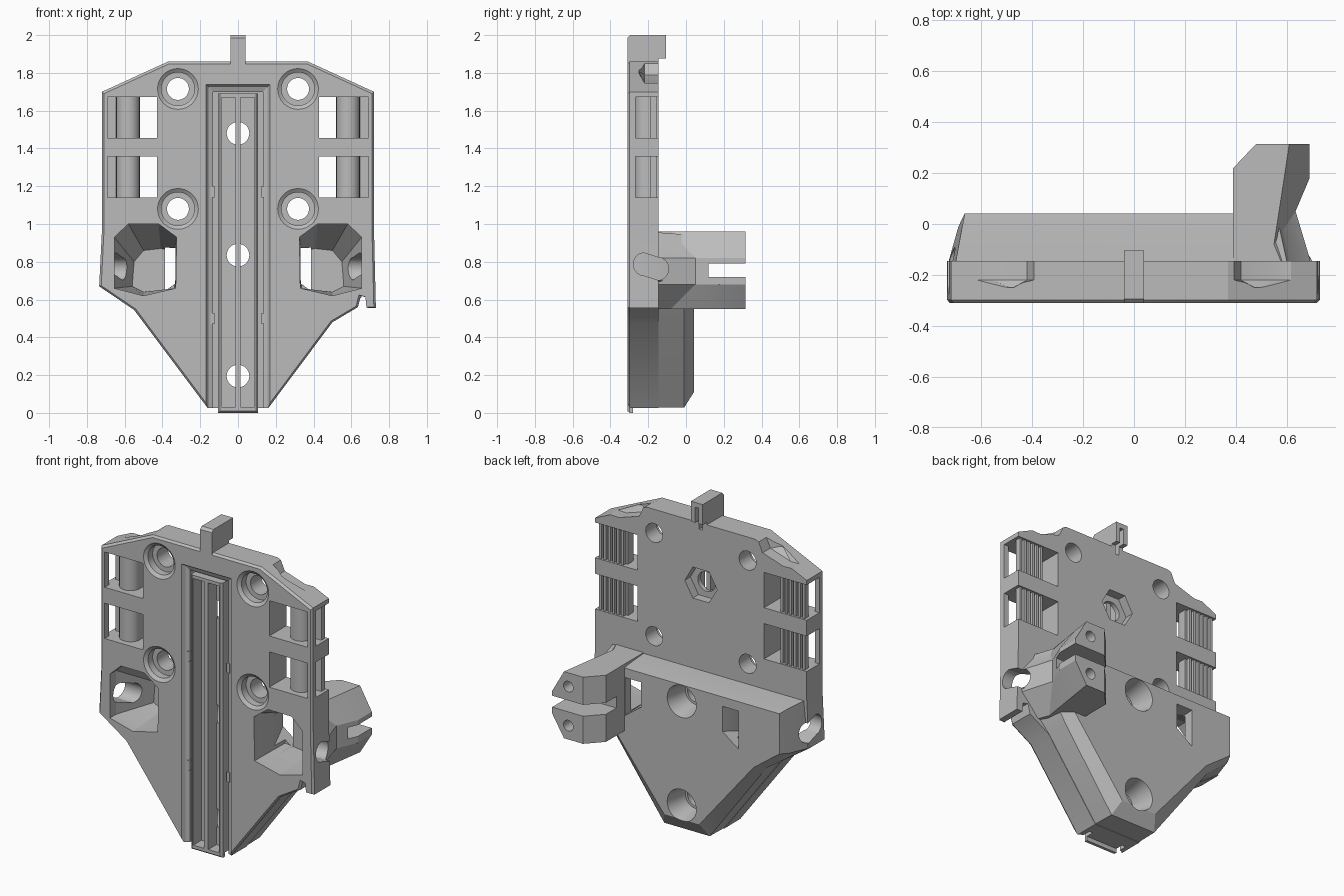
import bpy
import bmesh
from math import pi, sin, cos

cube = bpy.data.objects.get("Cube")
if cube:
    bpy.data.objects.remove(cube, do_unlink=True)

grey = bpy.data.materials.new("plain grey")
grey.use_nodes = True
GREY = (0.5, 0.5, 0.5, 1)
grey.diffuse_color = GREY
grey.node_tree.nodes["Principled BSDF"].inputs["Base Color"].default_value = GREY


def loft(name, rings):
    """Solid through a row of matching 3D outlines."""
    bm = bmesh.new()
    rows = [[bm.verts.new(p) for p in ring] for ring in rings]
    n = len(rows[0])
    for a, b in zip(rows, rows[1:]):
        for i in range(n):
            j = (i + 1) % n
            bm.faces.new((a[i], a[j], b[j], b[i]))
    bm.faces.new(rows[0])
    bm.faces.new(rows[-1])
    bmesh.ops.recalc_face_normals(bm, faces=bm.faces)
    mesh = bpy.data.meshes.new(name)
    bm.to_mesh(mesh)
    bm.free()
    mesh.materials.append(grey)
    obj = bpy.data.objects.new(name, mesh)
    bpy.context.collection.objects.link(obj)
    return obj


def at_y(pts, y):
    return [(x, y, z) for x, z in pts]


def at_z(pts, z):
    return [(x, y, z) for x, y in pts]


def at_x(pts, x):
    return [(x, y, z) for y, z in pts]


def flip(pts, s):
    return [(s * p[0], *p[1:]) for p in pts]


def box(name, x0, x1, y0, y1, z0, z1):
    pts = [(x0, z0), (x1, z0), (x1, z1), (x0, z1)]
    return loft(name, [at_y(pts, y0), at_y(pts, y1)])


def turned(name, x, z, steps, n=32):
    """Round (or n-sided) solid along y from (y, radius) steps."""
    return loft(name, [[(x + r * cos(2 * pi * i / n), y, z + r * sin(2 * pi * i / n))
                        for i in range(n)] for y, r in steps])


def combine(target, tool, operation="DIFFERENCE"):
    mod = target.modifiers.new("cut", "BOOLEAN")
    mod.operation, mod.solver, mod.object = operation, "EXACT", tool
    bpy.ops.object.select_all(action="DESELECT")
    bpy.context.view_layer.objects.active = target
    target.select_set(True)
    bpy.ops.object.modifier_apply(modifier=mod.name)
    bpy.data.objects.remove(tool, do_unlink=True)


FRONT, BACK, REAR = -0.31, -0.145, 0.042

# Main plate with a small bevel round the front
outline = [(-0.37, 1.86), (-0.72, 1.70), (-0.72, 0.97), (-0.735, 0.67), (-0.55, 0.545),
           (-0.16, 0.025), (0.16, 0.025), (0.50, 0.48), (0.635, 0.56), (0.65, 0.62),
           (0.685, 0.61), (0.69, 0.555), (0.73, 0.555), (0.72, 0.97), (0.72, 1.70), (0.37, 1.86)]
inner = [(x * 0.985, 0.95 + (z - 0.95) * 0.987) for x, z in outline]
body = loft("mounting_plate", [at_y(inner, FRONT), at_y(outline, FRONT + 0.012), at_y(outline, BACK)])

# Thick lower block with a nearly level top and tapered sides
root = [(-0.70, 0.955), (-0.728, 0.67), (-0.547, 0.548), (-0.158, 0.028),
        (0.158, 0.028), (0.50, 0.485), (0.70, 0.70), (0.60, 0.955)]
middle = [(-0.675, 0.945), (-0.69, 0.68), (-0.54, 0.55), (-0.155, 0.028),
          (0.155, 0.028), (0.49, 0.49), (0.62, 0.70), (0.57, 0.945)]
rear = [(-0.665, 0.937), (-0.665, 0.69), (-0.49, 0.56), (-0.12, 0.11),
        (0.12, 0.11), (0.45, 0.53), (0.58, 0.70), (0.55, 0.937)]
block = loft("block", [at_y(root, BACK - 0.05), at_y(root, BACK),
                       at_y(middle, -0.01), at_y(rear, REAR)])
combine(body, block, "UNION")

# Rear arm, widest at mid height
narrow = [(0.39, -0.2), (0.39, 0.22), (0.48, 0.315), (0.61, 0.315),
          (0.59, 0.18), (0.55, -0.08), (0.60, -0.2)]
wide = [(0.39, -0.2), (0.39, 0.22), (0.48, 0.315), (0.69, 0.315),
        (0.69, 0.18), (0.635, 0.05), (0.71, -0.2)]
arm = loft("arm", [at_z(narrow, 0.55), at_z(wide, 0.68), at_z(wide, 0.82), at_z(narrow, 0.96)])
combine(body, arm, "UNION")

# Top tab
tab_side = [(FRONT, 1.8), (FRONT, 1.985), (FRONT + 0.015, 2.0), (-0.105, 2.0),
            (-0.105, 1.875), (BACK, 1.875), (BACK, 1.8)]
combine(body, loft("tab", [at_x(tab_side, -0.04), at_x(tab_side, 0.04)]), "UNION")
combine(body, box("tab_slot", -0.012, 0.012, -0.2, 0, 1.82, 1.97))


# Front channel with sloping walls, then its three bolt holes
def channel_ring(w, top, y):
    return at_y([(-w, -0.1), (w, -0.1), (w, top), (-w, top)], y)


combine(body, loft("channel", [channel_ring(0.175, 1.745, -0.32), channel_ring(0.155, 1.725, -0.29),
                               channel_ring(0.132, 1.70, -0.28), channel_ring(0.132, 1.70, -0.23)]))
for z in (1.48, 0.835, 0.195):
    combine(body, turned("bolt_hole", 0, z, [(-0.4, 0.06), (0.2, 0.06)]))
combine(body, turned("nut_recess", 0, 1.48, [(-0.2, 0.11), (0, 0.11)], 6))
for z in (0.835, 0.195):
    combine(body, turned("bolt_sink", 0, z, [(-0.10, 0.075), (-0.02, 0.085), (0.1, 0.112)]))

# Arm jaw slot and pin holes
combine(body, box("jaw_slot", 0.3, 0.8, 0.12, 0.5, 0.72, 0.79))
for z in (0.875, 0.635):
    combine(body, turned("pin_hole", 0.58, z, [(0.2, 0.033), (0.4, 0.033)], 20))

pocket_front = [(0.33, 0.66), (0.50, 0.62), (0.655, 0.66), (0.655, 0.93),
                (0.58, 1.0), (0.42, 1.0), (0.325, 0.93)]
pocket_rear = [(0.335, 0.66), (0.50, 0.64), (0.56, 0.67), (0.55, 0.80),
               (0.50, 0.86), (0.41, 0.87), (0.335, 0.86)]
slot = [(-0.185 + s * 0.038 + 0.055 * cos(a), 0.775 - s * 0.012 + 0.06 * sin(a))
        for s, start in ((1, -pi / 2), (-1, pi / 2))
        for a in [start + pi * i / 10 for i in range(11)]]
window_front = [(0.335, 0.68), (0.387, 0.65), (0.387, 0.87), (0.335, 0.87)]
window_rear = [(0.27, 0.73), (0.387, 0.645), (0.387, 0.88), (0.27, 0.88)]
dip_front = [(0.47, 1.9), (0.475, 1.805), (0.49, 1.80), (0.51, 1.9)]
dip_rear = [(0.37, 1.9), (0.42, 1.79), (0.56, 1.745), (0.71, 1.75)]

for s in (-1, 1):
    # Counterbored screw holes
    for z in (1.715, 1.08):
        combine(body, turned("screw_hole", s * 0.318, z, [(-0.4, 0.108), (FRONT, 0.108), (-0.295, 0.088),
                                                          (-0.25, 0.088), (-0.25, 0.058), (0, 0.058)]))
    # Side windows, open to the outer edge behind a thin front post
    for z in (1.455, 1.14):
        x0, x1 = sorted((s * 0.43, s * 0.69))
        combine(body, box("window", x0, x1, -0.4, 0, z, z + 0.217))
        x0, x1 = sorted((s * 0.6, s * 0.8))
        combine(body, box("side_opening", x0, x1, -0.268, 0, z, z + 0.217))
    # Tapered lower pocket, rear window and side slot
    combine(body, loft("pocket", [flip(at_y(pocket_front, -0.34), s), flip(at_y(pocket_front, -0.25), s),
                                  flip(at_y(pocket_rear, -0.02), s)]))
    combine(body, loft("rear_window", [flip(at_y(window_front, -0.13), s),
                                       flip(at_y(window_rear, REAR + 0.02), s)]))
    combine(body, loft("side_slot", [at_x(slot, s * 0.54), at_x(slot, s * 0.9)]))
    # Dips in the sloping shoulders
    combine(body, loft("shoulder_dip", [flip(at_y(dip_front, -0.25), s), flip(at_y(dip_rear, -0.22), s),
                                        flip(at_y(dip_rear, 0), s)]))

# Slotted rail inside the channel, with a thin lip at its foot
rail_steps = [(0.095, 0.01, FRONT), (0.107, 0, FRONT + 0.012), (0.107, 0, -0.28),
              (0.107, 0.026, -0.28), (0.107, 0.026, -0.22)]
rail = loft("rail", [at_y([(-w, low), (w, low), (w, 1.69), (-w, 1.69)], y) for w, low, y in rail_steps])
for s in (-1, 1):
    x0, x1 = sorted((s * 0.014, s * 0.088))
    combine(rail, box("rail_slot", x0, x1, -0.4, 0, 0.03, 1.67))

# Rounded columns with a wide ribbed back, standing in the side windows
column = [(0.5825 - 0.0625 * cos(pi * i / 12), -0.215 - 0.06 * sin(pi * i / 12)) for i in range(13)]
column += [(0.645, -0.19), (0.70, -0.19)]
for i in range(6):
    x = 0.70 - i * 0.03
    column += [(x, -0.155), (x - 0.016, -0.155), (x - 0.016, -0.178), (x - 0.03, -0.178)]
parts = [body, rail]
for s, side in ((-1, "right"), (1, "left")):
    for z, level in ((1.455, "upper"), (1.14, "lower")):
        parts.append(loft(f"{side}_{level}_column", [flip(at_z(column, z - 0.01), s),
                                                     flip(at_z(column, z + 0.227), s)]))
    # Small grip pads on the channel walls
    for z, level in ((1.14, "upper"), (0.47, "lower")):
        x0, x1 = sorted((s * 0.125, s * 0.145))
        parts.append(box(f"{side}_{level}_pad", x0, x1, -0.29, -0.21, z, z + 0.06))

for obj in parts:
    bpy.ops.object.select_all(action="DESELECT")
    bpy.context.view_layer.objects.active = obj
    obj.select_set(True)
    bpy.ops.object.shade_smooth_by_angle(angle=0.4)
